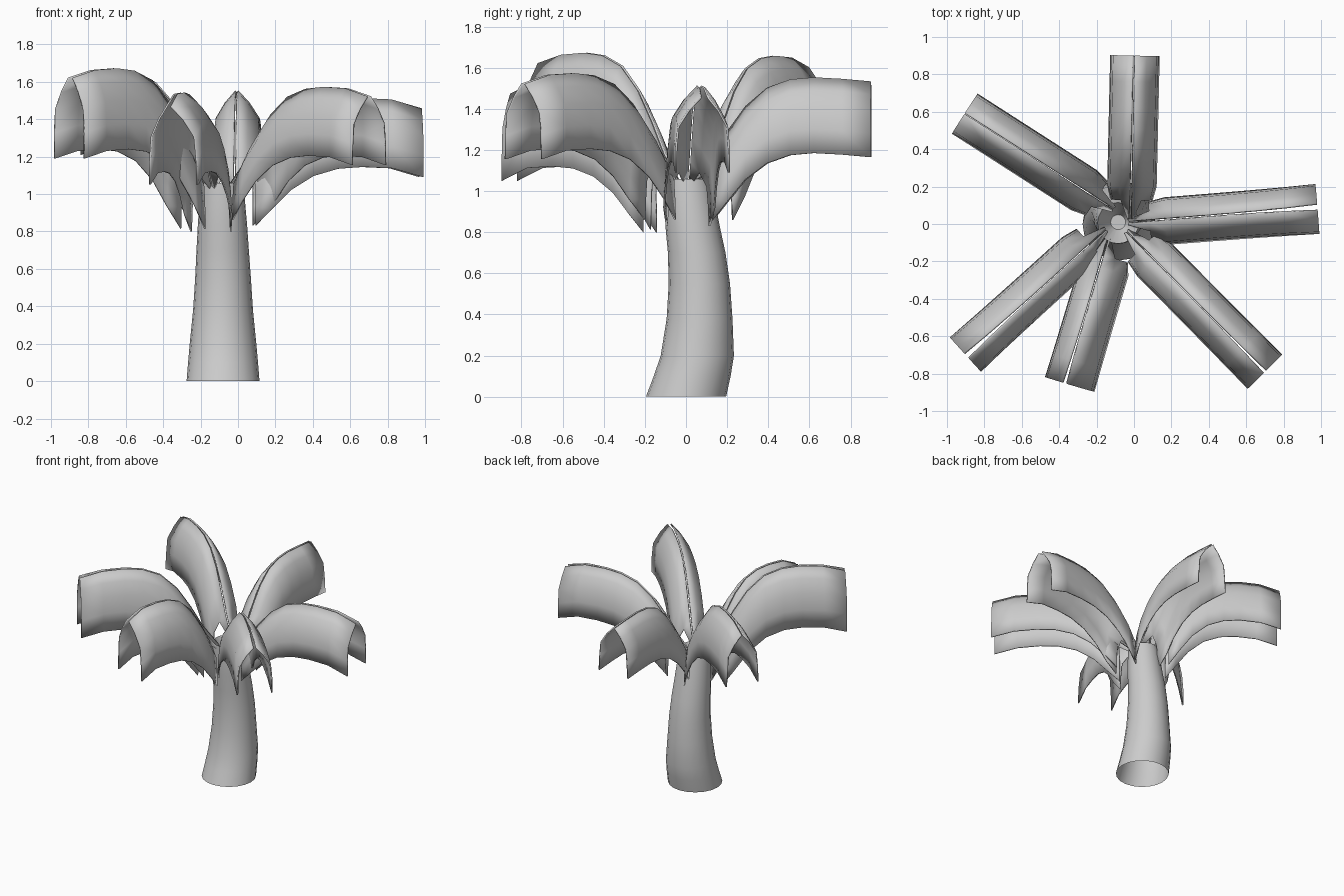
import bpy, math
from mathutils import Vector

if "Cube" in bpy.data.objects:
    bpy.data.objects.remove(bpy.data.objects["Cube"])


def make_object(name, verts, faces, thickness=0.0, angle=35):
    mesh = bpy.data.meshes.new(name)
    mesh.from_pydata(verts, [], faces)
    mesh.update()
    ob = bpy.data.objects.new(name, mesh)
    bpy.context.collection.objects.link(ob)
    if thickness:
        mod = ob.modifiers.new("thickness", 'SOLIDIFY')
        mod.thickness = thickness
        mod.offset = 0
    bpy.ops.object.select_all(action='DESELECT')
    ob.select_set(True)
    bpy.context.view_layer.objects.active = ob
    bpy.ops.object.shade_smooth_by_angle(angle=math.radians(angle))
    return ob


# Trunk: leaning tapered tube, open at the bottom, hollowed at the top, (x, y, z, radius)
rings = [(-.08, 0, 0, .195), (-.08, .03, .1, .187), (-.08, .055, .2, .178),
         (-.08, .066, .38, .16), (-.08, .065, .55, .149), (-.082, .052, .7, .14),
         (-.083, .032, .83, .132), (-.085, .012, 1.0, .119), (-.085, .005, 1.06, .11),
         (-.085, .01, .92, .04)]
N = 20
verts, faces = [], []
for x, y, z, r in rings:
    for i in range(N):
        a = 2 * math.pi * i / N
        verts.append((x + r * math.cos(a), y + r * math.sin(a), z))
for k in range(len(rings) - 1):
    for i in range(N):
        j = (i + 1) % N
        faces.append((k * N + i, k * N + j, (k + 1) * N + j, (k + 1) * N + i))
faces.append(tuple(range((len(rings) - 1) * N, len(rings) * N)))
make_object("trunk", verts, faces)

# Frond profile along its length: (position, rise, hanging amount, width factor)
STATIONS = [(0, 0, .2, .15), (.115, .24, .86, .85), (.2, .48, .93, 1.0), (.3, .72, .97, 1.0),
            (.42, .90, 1, 1.0), (.55, .98, 1, 1.0), (.68, 1, 1, 1.0), (.84, .985, 1, 1.0)]


def frond(name, base, tip, base_z, peak, tip_z, left, right, gap, drop):
    b, t = Vector(base), Vector(tip)
    d = t - b
    perp = Vector((-d.y, d.x)).normalized()
    tip_rise = (tip_z - base_z) / (peak - base_z)
    for label, side, width in (("left", 1, left), ("right", -1, right)):
        verts, faces = [], []
        for s, rise, hang, wf in STATIONS + [(1, tip_rise, 1, 1)]:
            z = base_z + (peak - base_z) * rise
            g = .005 + gap * s ** 4
            # ridge, shoulder and hanging edge
            for w, dz in ((g, 0), (g + width * .45 * wf, .17), (g + width * .85 * wf, .39),
                          (g + width * .93 * wf, .68), (width * wf + g * .5, 1)):
                p = b + d * s + perp * side * w
                verts.append((p.x, p.y, z - drop * hang * dz))
        for k in range(len(STATIONS)):
            for j in range(1 if k == 0 else 4):   # only a stem reaches the centre
                q = k * 5 + j
                f = (q, q + 1, q + 6, q + 5)
                faces.append(f if side < 0 else f[::-1])
        make_object(name + "_" + label, verts, faces, .01, 40)


# Crown of six folded fronds
frond("back_frond", (-.02, .03), (-.0, .9), 1.05, 1.55, 1.53, .12, .13, .0, .365)
frond("right_frond", (-.03, .01), (.98, .09), 1.03, 1.51, 1.455, .11, .13, .012, .365)
frond("front_right_frond", (-.04, -.04), (.70, -.79), 1.05, 1.57, 1.52, .12, .12, .006, .365)
frond("front_frond", (-.14, -.08), (-.37, -.85), 1.04, 1.54, 1.47, .155, .10, .006, .42)
frond("front_left_frond", (-.15, -.03), (-.895, -.705), 1.03, 1.67, 1.62, .10, .12, .012, .43)
frond("back_left_frond", (-.11, .08), (-.905, .59), 1.05, 1.655, 1.6, .12, .12, .0, .39)
